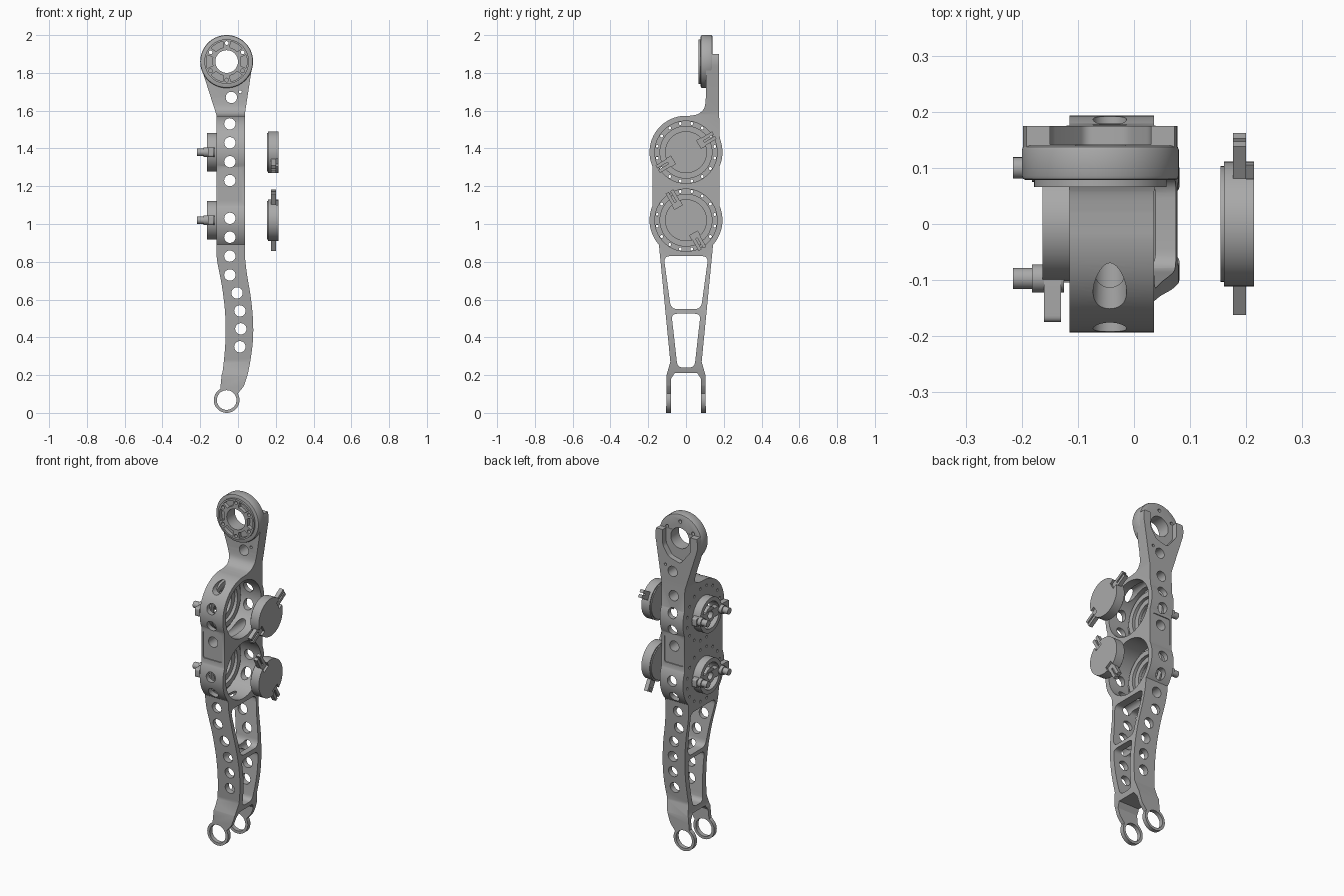
import bpy, bmesh
from math import sin, cos, radians, pi
from mathutils import Vector

if "Cube" in bpy.data.objects:
    bpy.data.objects.remove(bpy.data.objects["Cube"])

metal = bpy.data.materials.new("brushed grey metal")
metal.use_nodes = True
GREY = (0.4, 0.4, 0.4, 1)
metal.diffuse_color = GREY
metal.node_tree.nodes["Principled BSDF"].inputs["Base Color"].default_value = GREY


# ---- 2D outline helpers ----
def arc(u, v, r, a0, a1, n=32):
    return [(u + r * cos(radians(a0 + (a1 - a0) * i / n)),
             v + r * sin(radians(a0 + (a1 - a0) * i / n))) for i in range(n + 1)]


def circle(u, v, r, n=48):
    return arc(u, v, r, 0, 360, n)[:-1]


def box(u0, u1, v0, v1):
    return [(u0, v0), (u1, v0), (u1, v1), (u0, v1)]


def spline(pts, n=6):
    p = [Vector(q) for q in [pts[0]] + pts + [pts[-1]]]
    out = []
    for a, b, c, d in zip(p, p[1:], p[2:], p[3:]):
        for i in range(n):
            t = i / n
            q = 0.5 * (2 * b + (c - a) * t + (2 * a - 5 * b + 4 * c - d) * t * t
                       + (3 * b - a - 3 * c + d) * t ** 3)
            out.append(tuple(q))
    return out + [pts[-1]]


def rounded(pts, r, n=6):
    out = []
    for i, q in enumerate(pts):
        p, a, b = Vector(q), Vector(pts[i - 1]), Vector(pts[(i + 1) % len(pts)])
        s, e = p + (a - p).normalized() * r, p + (b - p).normalized() * r
        for k in range(n + 1):
            t = k / n
            out.append(tuple(s * (1 - t) ** 2 + p * 2 * t * (1 - t) + e * t * t))
    return out


def turned(pts, u, v, deg):
    c, s = cos(radians(deg)), sin(radians(deg))
    return [(u + a * c - b * s, v + a * s + b * c) for a, b in pts]


# ---- solid helpers: each solid is (outline, axis, low, high) ----
def build(name, solids):
    bm = bmesh.new()
    for pts, axis, lo, hi in solids:
        rings = []
        for h in (lo, hi):
            rings.append([bm.verts.new((h, u, v) if axis == "x" else (u, h, v))
                          for u, v in pts])
        bm.faces.new(rings[0])
        bm.faces.new(rings[1][::-1])
        for i in range(len(pts)):
            bm.faces.new((rings[0][i - 1], rings[0][i], rings[1][i], rings[1][i - 1]))
    bmesh.ops.recalc_face_normals(bm, faces=bm.faces)
    mesh = bpy.data.meshes.new(name)
    bm.to_mesh(mesh)
    bm.free()
    mesh.materials.append(metal)
    ob = bpy.data.objects.new(name, mesh)
    bpy.context.collection.objects.link(ob)
    return ob


def combine(ob, solids, operation="DIFFERENCE"):
    tool = build("cutter", solids)
    mod = ob.modifiers.new("cut", "BOOLEAN")
    mod.operation, mod.solver, mod.object = operation, "EXACT", tool
    deps = bpy.context.evaluated_depsgraph_get()
    mesh = bpy.data.meshes.new_from_object(ob.evaluated_get(deps))
    ob.modifiers.clear()
    ob.data = mesh
    bpy.data.objects.remove(tool)


def finish(ob):
    bpy.ops.object.select_all(action="DESELECT")
    ob.select_set(True)
    bpy.context.view_layer.objects.active = ob
    bpy.ops.object.shade_smooth_by_angle(angle=radians(25))


CUPS = (1.02, 1.38)
LOW, HIGH = CUPS
HX, HZ = -0.06, 1.86        # top hub centre
FX, FZ = -0.06, 0.068       # fork eye centre
R = 0.193

# ---- frame: side outline intersected with the front outline ----
side = (arc(0, LOW, R, -42, 24) + arc(0, HIGH, R, -24, 22)
        + [(0.175, 1.6), (0.175, 1.9), (0.105, 1.9)]
        + spline([(0.105, 1.67), (0.097, 1.615), (0.065, 1.583), (0.02, 1.573)])
        + arc(0, HIGH, R, 95, 204) + arc(0, LOW, R, 156, 222)
        + [(-0.083, 0.27), (-0.103, 0.2), (-0.105, -0.01), (-0.08, -0.01), (-0.08, 0.18)]
        + [(-0.06, 0.21), (0.06, 0.21)]
        + [(0.08, 0.18), (0.08, -0.01), (0.105, -0.01), (0.103, 0.2), (0.083, 0.27)])
right_edge = spline([(0.03, 0.14), (0.055, 0.22), (0.077, 0.36), (0.08, 0.48),
                     (0.068, 0.61), (0.048, 0.73), (0.036, 0.83)])
left_edge = spline([(-0.115, 0.85), (-0.108, 0.79), (-0.085, 0.67), (-0.07, 0.55),
                    (-0.065, 0.44), (-0.069, 0.34), (-0.08, 0.23), (-0.087, 0.2)])
front = (arc(FX, FZ, 0.068, 120, 390) + right_edge + [(0.036, 1.58)]
         + arc(HX, HZ, 0.138, -15, 195) + [(-0.115, 1.58)] + left_edge
         + [(-0.09, 0.165)])
frame = build("frame", [(side, "x", -0.3, 0.3)])
combine(frame, [(front, "y", -0.3, 0.3)], "INTERSECT")

# cups open to the left, and the windows between the leg struts
upper_window = rounded([(-0.118, 0.83), (0.118, 0.83), (0.08, 0.55), (-0.08, 0.55)], 0.035)
lower_window = rounded([(-0.077, 0.525), (0.077, 0.525), (0.045, 0.24), (-0.045, 0.24)], 0.03)
combine(frame, [(circle(0, z, 0.165, 64), "x", -0.098, 0.1) for z in CUPS]
        + [(w, "x", -0.3, 0.3) for w in (upper_window, lower_window)])

# lightening holes through front and back walls
holes = [(-0.035, 1.67), (0.01, 0.54), (0.015, 0.445), (0.01, 0.35), (-0.005, 0.635)]
holes += [(-0.043, z) for z in (1.53, 1.43, 1.33, 1.23, 1.03, 0.93, 0.83, 0.73)]
combine(frame, [(circle(x, z, 0.03, 32), "y", -0.3, 0.3) for x, z in holes]
        + [(circle(FX, FZ, 0.052), "y", -0.3, 0.3), (circle(HX, HZ, 0.06), "y", 0, 0.3),
           (circle(0.012, 1.7, 0.008, 12), "y", 0, 0.3)])

# shallow rectangular panels on front and back, pocket behind the hub
panel = rounded(box(-0.105, 0.017, 1.125, 1.285), 0.012)
pocket = rounded([(-0.15, 2.1), (-0.15, 1.81), (-0.085, 1.73), (-0.01, 1.75),
                  (0.03, 1.81), (0.03, 2.1)], 0.015)
combine(frame, [(panel, "y", 0.171, 0.3), (panel, "y", -0.3, -0.171),
                (pocket, "y", 0.142, 0.3)])

# bolt circles and bores in the cup floors
floor_cuts = []
for z in CUPS:
    floor_cuts.append((circle(0, z, 0.08), "x", -0.2, 0))
    for i in range(16):
        a = 2 * pi * (i + 0.5) / 16
        floor_cuts.append((circle(0.155 * cos(a), z + 0.155 * sin(a), 0.008, 10), "x", -0.2, -0.05))
combine(frame, floor_cuts)
finish(frame)

# ---- top hub ----
hub = build("top_hub", [(circle(HX, HZ, 0.14, 64), "y", 0.078, 0.14)])
bevel = hub.modifiers.new("bevel", "BEVEL")
bevel.width, bevel.segments = 0.008, 2
combine(hub, [(circle(HX, HZ, 0.118, 64), "y", 0.066, 0.1)], "UNION")
sectors, bolts = [], [(circle(HX, HZ, 0.06), "y", 0, 0.3)]
for i in range(6):
    mid = 60 * i
    sectors.append((arc(HX, HZ, 0.108, mid - 19, mid + 19, 10)
                    + arc(HX, HZ, 0.076, mid + 17, mid - 17, 10), "y", 0, 0.088))
    a = radians(mid + 30)
    bolts.append((circle(HX + 0.098 * cos(a), HZ + 0.098 * sin(a), 0.01, 16), "y", 0, 0.3))
combine(hub, sectors + bolts)
finish(hub)

for label, z, turn in (("lower", LOW, 120), ("upper", HIGH, 31)):
    # bearing seat inside the cup
    seat = build(label + "_bearing_seat", [(circle(0, z, 0.14, 64), "x", -0.1, -0.08)])
    combine(seat, [(circle(0, z, 0.11, 64), "x", -0.2, 0)])
    finish(seat)

    # outer flange with a bored centre bar
    flange = build(label + "_flange", [(circle(0, z, 0.102, 64), "x", -0.163, -0.113)])
    combine(flange, [(circle(0, z, 0.078), "x", -0.3, 0)])
    combine(flange, [(rounded(box(-0.175, 0.13, z - 0.025, z + 0.025), 0.012),
                      "x", -0.16, -0.13)], "UNION")
    combine(flange, [(circle(0, z, 0.045), "x", -0.158, -0.118)], "UNION")
    combine(flange, [(circle(0, z, 0.022, 32), "x", -0.3, 0)])
    finish(flange)

    # stepped studs
    for side_name, y in (("front", -0.097), ("back", 0.1)):
        stud = build(f"{label}_{side_name}_stud", [(circle(y, z, 0.019, 24), "x", -0.216, -0.15)])
        finish(stud)
        collar = build(f"{label}_{side_name}_collar", [(circle(y, z, 0.025, 24), "x", -0.182, -0.125)])
        finish(collar)

    # detached cap with forked locking tabs
    cap = build(label + "_cap", [(circle(0, z, 0.111, 64), "x", 0.16, 0.214)])
    combine(cap, [(turned(box(u - 0.02, u + 0.02, -0.024, 0.024), 0, z, turn), "x", 0.2, 0.3)
                  for u in (-0.1, 0.1)])
    finish(cap)
    lip = build(label + "_cap_lip", [(circle(0, z, 0.103, 64), "x", 0.154, 0.165)])
    finish(lip)
    tabs = [(turned(box(min(s, e), max(s, e), w - 0.009, w + 0.009), 0, z, turn), "x", 0.176, 0.2)
            for s, e in ((0.07, 0.175), (-0.07, -0.175)) for w in (-0.014, 0.014)]
    tabs += [(turned(box(u - 0.02, u + 0.02, -0.006, 0.006), 0, z, turn), "x", 0.176, 0.19)
             for u in (-0.13, 0.13)]
    finish(build(label + "_cap_tabs", tabs))
